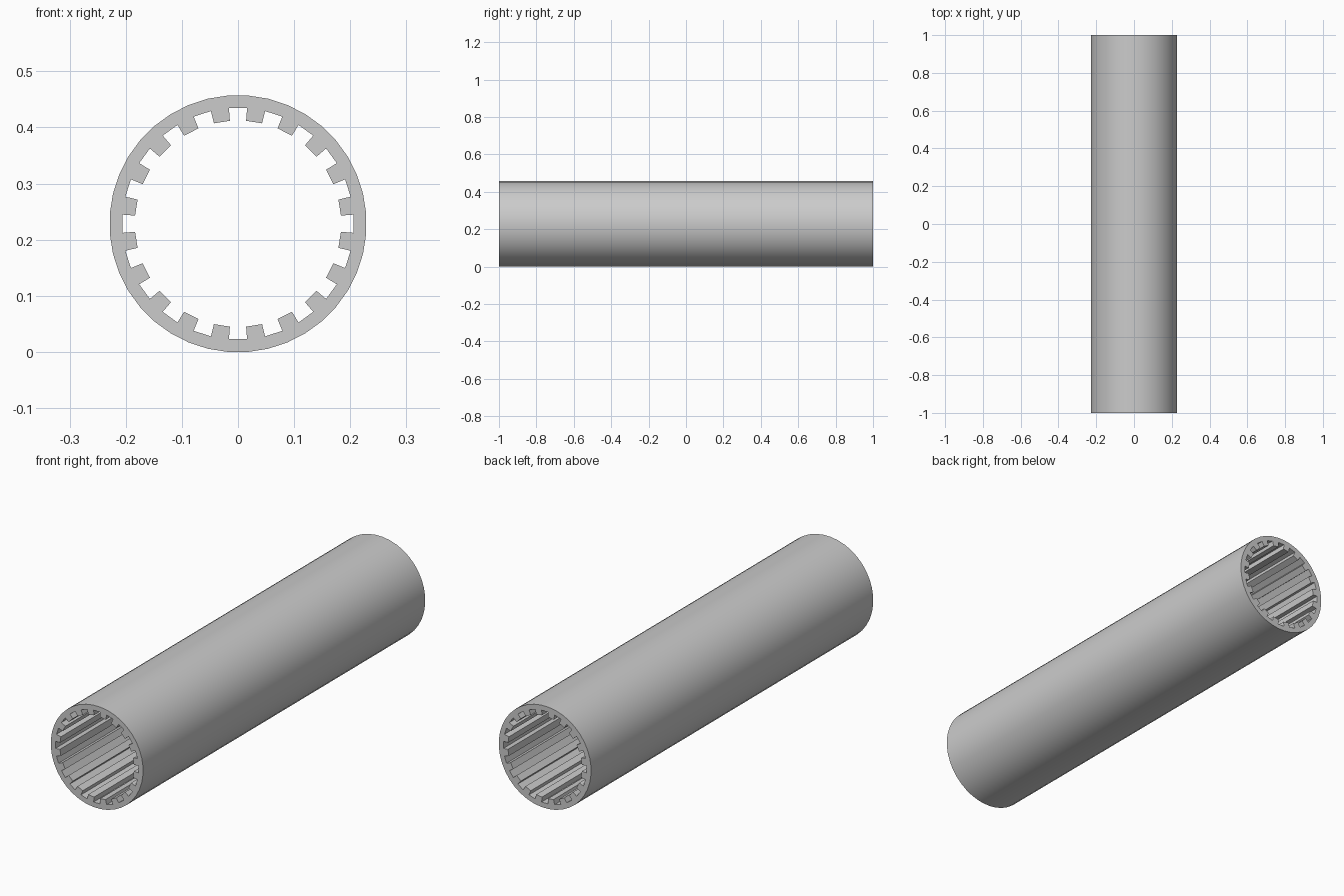
import bpy, bmesh
from math import sin, cos, radians

if "Cube" in bpy.data.objects:
    bpy.data.objects.remove(bpy.data.objects["Cube"])

TEETH = 20
STEP = 360 / (TEETH * 2)
R_OUT, R_ROOT, R_TIP = 0.2292, 0.2065, 0.184
HALF = 1.0
CZ = R_OUT * cos(radians(STEP / 2))   # rests on a flat facet


def point(r, deg, y):
    a = radians(deg)
    return (r * sin(a), y, CZ + r * cos(a))


bm = bmesh.new()

# Cross-section corners at each facet edge: outer wall, groove root, tooth tip
cols = []
for i in range(TEETH * 2):
    deg = STEP / 2 + i * STEP
    cols.append([[bm.verts.new(point(r, deg, y)) for y in (-HALF, HALF)]
                 for r in (R_OUT, R_ROOT, R_TIP)])

for i, (o, root, tip) in enumerate(cols):
    o2, root2, tip2 = cols[(i + 1) % len(cols)]
    tooth = i % 2 == 0
    # outer wall
    bm.faces.new((o[0], o2[0], o2[1], o[1]))
    # inner wall: tooth tip or groove floor
    a, b = (tip, tip2) if tooth else (root, root2)
    bm.faces.new((a[0], a[1], b[1], b[0]))
    # tooth flank
    bm.faces.new((root[0], root[1], tip[1], tip[0]))
    # end rings and tooth ends
    for e in (0, 1):
        bm.faces.new((o[e], o2[e], root2[e], root[e]))
        if tooth:
            bm.faces.new((root[e], root2[e], tip2[e], tip[e]))

bmesh.ops.recalc_face_normals(bm, faces=bm.faces)
mesh = bpy.data.meshes.new("splined_tube")
bm.to_mesh(mesh)
bm.free()

tube = bpy.data.objects.new("splined_tube", mesh)
bpy.context.collection.objects.link(tube)

# Smooth outer skin, crisp teeth and ends
bpy.context.view_layer.objects.active = tube
tube.select_set(True)
bpy.ops.object.shade_smooth_by_angle(angle=radians(30))
